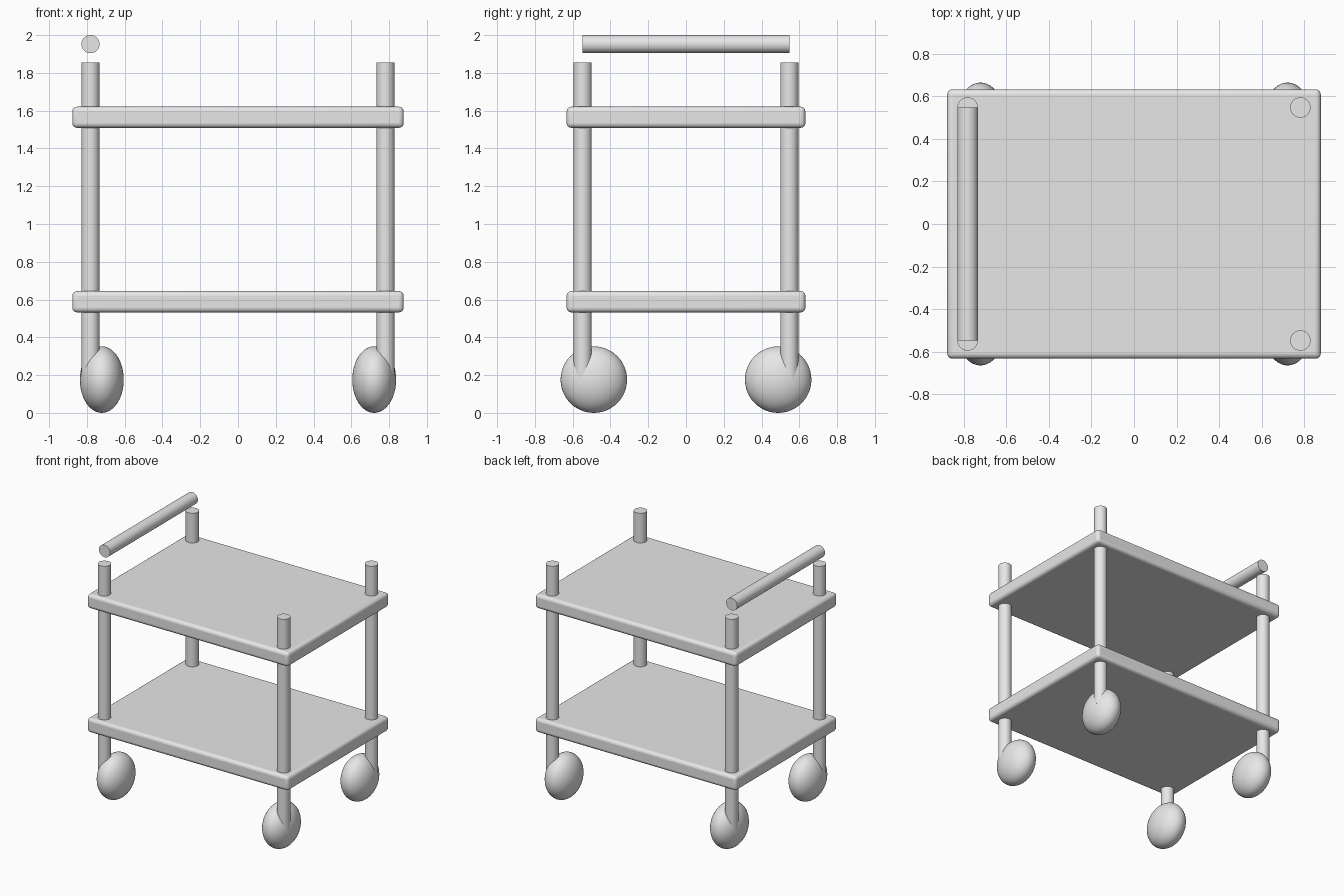
import bpy
import math

cube = bpy.data.objects.get("Cube")
if cube:
    bpy.data.objects.remove(cube, do_unlink=True)

# One plain grey for the whole trolley
grey = bpy.data.materials.new("plain_grey")
grey.use_nodes = True
colour = (0.8, 0.8, 0.8, 1.0)
grey.diffuse_color = colour
grey.node_tree.nodes["Principled BSDF"].inputs["Base Color"].default_value = colour

TUBE_RADIUS = 0.048
POST_X, POST_Y = 0.781, 0.547


def finish(name):
    """Name the active object, colour it and smooth its curved faces."""
    obj = bpy.context.object
    obj.name = name
    obj.data.materials.append(grey)
    bpy.ops.object.shade_smooth_by_angle(angle=math.radians(40))
    return obj


def tube(name, centre, length, rotation=(0, 0, 0)):
    bpy.ops.mesh.primitive_cylinder_add(vertices=48, radius=TUBE_RADIUS, depth=length,
                                        location=centre, rotation=rotation)
    return finish(name)


def shelf(name, bottom, top):
    bpy.ops.mesh.primitive_cube_add(size=1, location=(0, 0, (bottom + top) / 2))
    bpy.context.object.scale = (1.754, 1.264, top - bottom)
    bpy.ops.object.transform_apply(location=False, rotation=False, scale=True)
    bevel = bpy.context.object.modifiers.new("rounded_edges", "BEVEL")
    bevel.width = 0.025
    bevel.segments = 4
    return finish(name)


def wheel(name, centre):
    bpy.ops.mesh.primitive_uv_sphere_add(segments=48, ring_count=24, radius=0.176,
                                         location=centre)
    bpy.context.object.scale = (0.66, 1, 1)
    bpy.ops.object.transform_apply(location=False, rotation=False, scale=True)
    return finish(name)


# Shelves
shelf("lower_shelf", 0.532, 0.645)
shelf("upper_shelf", 1.509, 1.621)

# Corner posts and flattened wheels
for side, sx in (("left", 1), ("right", -1)):
    for end, sy in (("front", -1), ("back", 1)):
        post_bottom, post_top = 0.18, 1.855
        tube(f"{end}_{side}_post",
             (sx * POST_X, sy * POST_Y, (post_bottom + post_top) / 2),
             post_top - post_bottom)
        wheel(f"{end}_{side}_wheel", (sx * 0.721, sy * 0.488, 0.176))

# Push handle above the right-hand posts
tube("push_handle", (-POST_X, 0, 2 - TUBE_RADIUS), 2 * POST_Y, (math.pi / 2, 0, 0))
